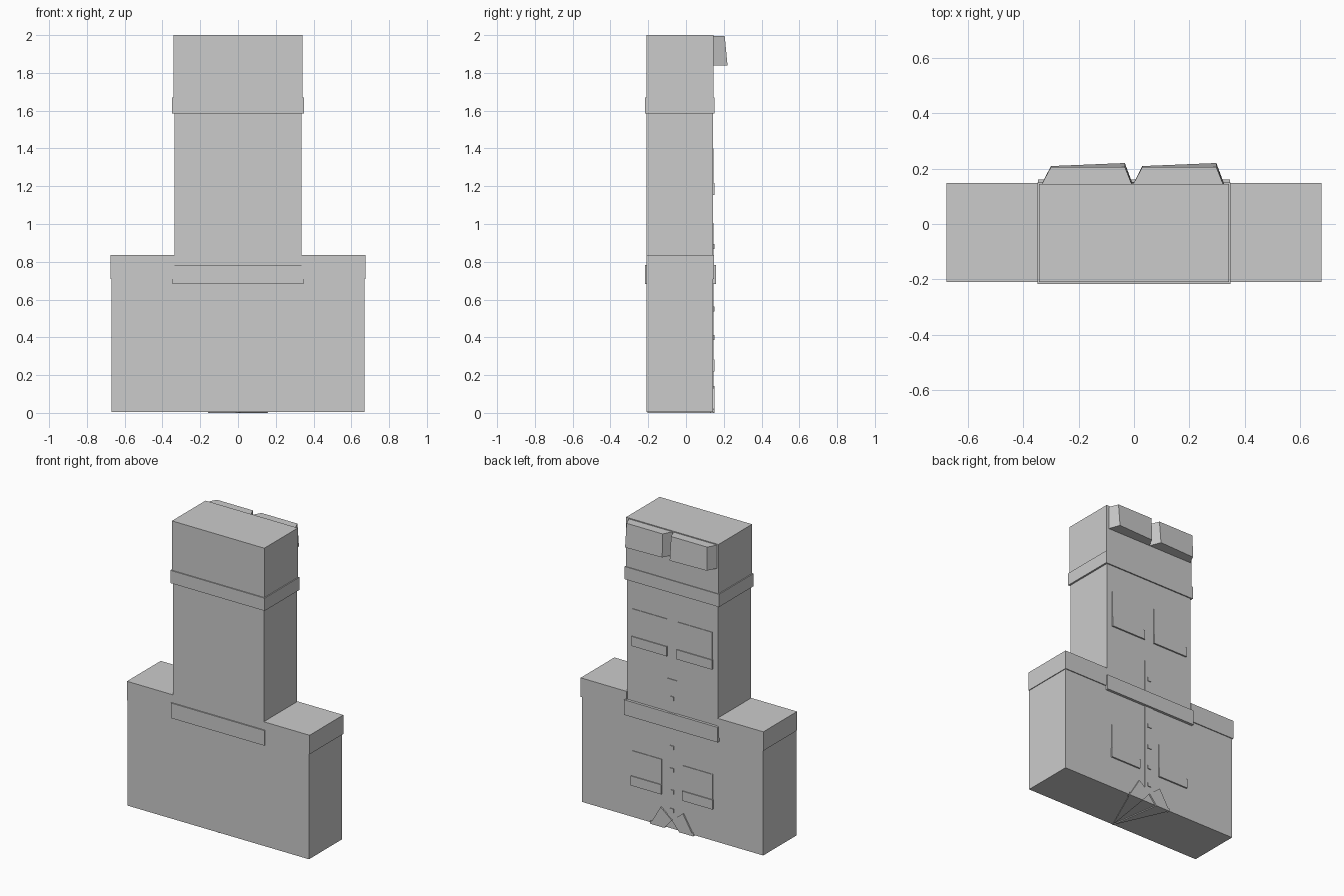
import bpy, bmesh

if "Cube" in bpy.data.objects:
    bpy.data.objects.remove(bpy.data.objects["Cube"])


def mesh_object(name, bm):
    bmesh.ops.recalc_face_normals(bm, faces=bm.faces)
    me = bpy.data.meshes.new(name)
    bm.to_mesh(me)
    bm.free()
    ob = bpy.data.objects.new(name, me)
    bpy.context.collection.objects.link(ob)
    return ob


def loft(name, a, b):
    """Solid between two matching polygons."""
    bm = bmesh.new()
    va = [bm.verts.new(p) for p in a]
    vb = [bm.verts.new(p) for p in b]
    bm.faces.new(va)
    bm.faces.new(vb)
    for i in range(len(va)):
        j = (i + 1) % len(va)
        bm.faces.new((va[i], va[j], vb[j], vb[i]))
    return mesh_object(name, bm)


def box(name, x, y, z):
    ring = [(x[0], y[0]), (x[1], y[0]), (x[1], y[1]), (x[0], y[1])]
    return loft(name, [(p, q, z[0]) for p, q in ring], [(p, q, z[1]) for p, q in ring])


def span(a, b, s):
    return tuple(sorted((a * s, b * s)))


BACK = 0.142

# main blocks
box("body", (-0.337, 0.337), (-0.208, BACK), (0.006, 1.6))
box("end_block", (-0.342, 0.342), (-0.21, 0.145), (1.6, 2.0))
box("end_band", (-0.349, 0.349), (-0.217, 0.15), (1.585, 1.67))
box("belt", (-0.346, 0.346), (-0.216, 0.16), (0.682, 0.783))

for s, side in ((1, "right"), (-1, "left")):
    # arms with slightly wider cuffs
    box("arm_" + side, span(0.337, 0.671, s), (-0.208, BACK), (0.006, 0.833))
    box("cuff_" + side, span(0.335, 0.676, s), (-0.2085, 0.148), (0.71, 0.837))

    # pockets with flaps
    for label, x0, x1, z0, z1 in (("large", 0.04, 0.295, 1.155, 1.40),
                                  ("small", 0.08, 0.30, 0.22, 0.45)):
        box(f"{label}_pocket_{side}", span(x0, x1, s), (0.13, BACK + 0.004), (z0, z1))
        box(f"{label}_pocket_flap_{side}", span(x0 - 0.003, x1 + 0.003, s),
            (0.13, BACK + 0.010), (z0 - 0.002, z0 + 0.062))

    # lapel on the back face
    prof = [(0.16, 0.0), (0.082, 0.132), (0.0, 0.065), (0.055, 0.0)]
    loft("lapel_" + side, [(x * s, 0.13, z) for x, z in prof],
         [(x * s, 0.151, z) for x, z in prof])

    # collar strip tapering to the front across the underside
    strip = [(0.16, 0.151), (0.055, 0.151), (0.0, -0.205)]
    loft("collar_" + side, [(x * s, y, 0.0) for x, y in strip],
         [(x * s, y, 0.02) for x, y in strip])

# button strip and buttons
box("button_strip", (-0.034, 0.034), (0.13, BACK + 0.004), (0.07, 1.005))
for i, z in enumerate((0.13, 0.255, 0.40, 0.55, 0.88)):
    box(f"button_{i}", (-0.013, 0.013), (0.13, BACK + 0.009), (z - 0.013, z + 0.013))

# bevelled toe blocks at the top of the back
for x0, side in ((-0.335, "left"), (-0.005, "right")):
    top = [(x0, 0.14), (x0 + 0.035, 0.205), (x0 + 0.302, 0.205), (x0 + 0.328, 0.14)]
    low = [(x0, 0.14), (x0 + 0.035, 0.209), (x0 + 0.302, 0.22), (x0 + 0.332, 0.14)]
    loft("toe_" + side, [(x, y, 1.838) for x, y in low], [(x, y, 1.994) for x, y in top])
